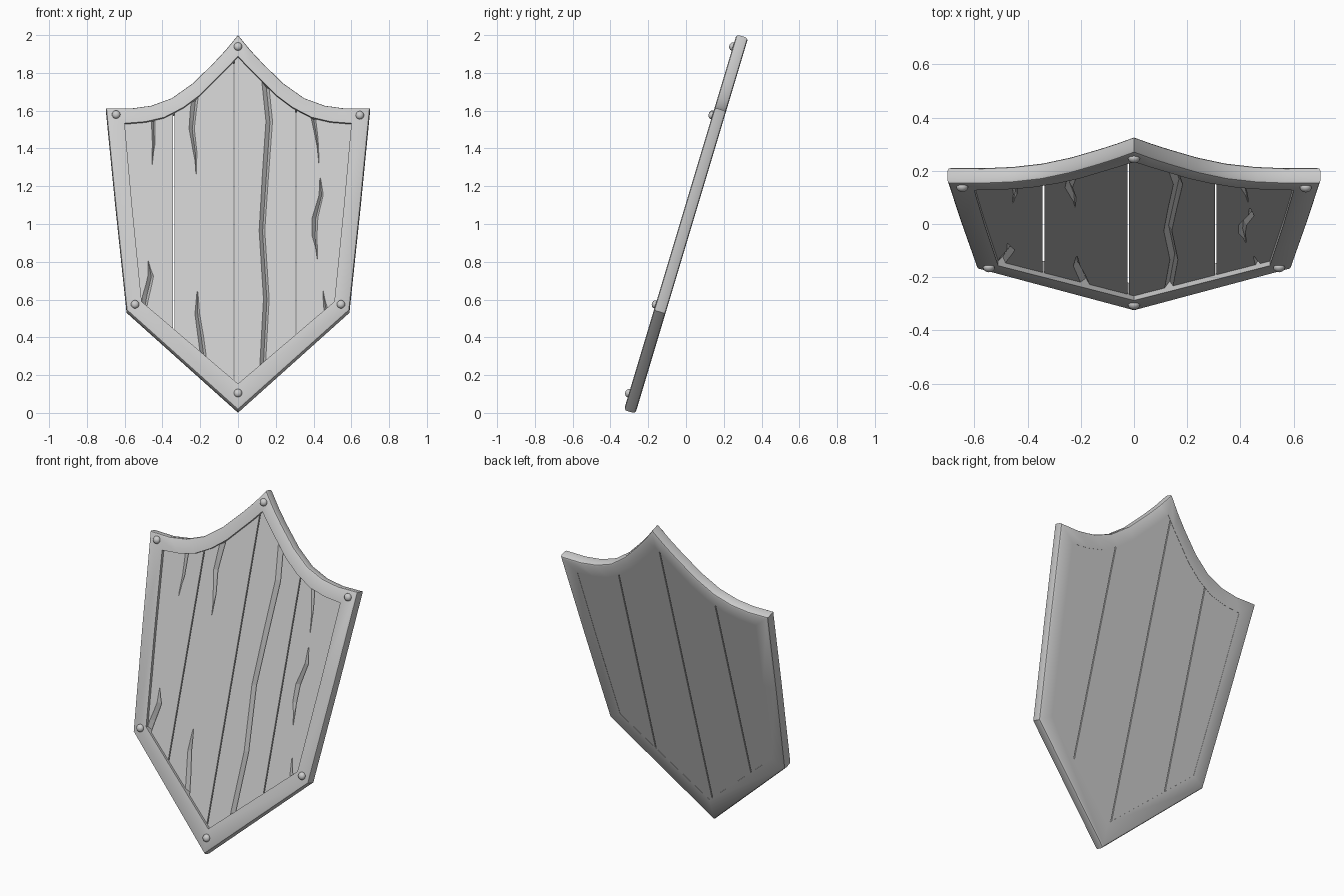
import bpy, bmesh, math
from mathutils import Vector

if "Cube" in bpy.data.objects:
    bpy.data.objects.remove(bpy.data.objects["Cube"])

TILT = math.atan(0.3)
NORMAL = Vector((0, -math.cos(TILT), math.sin(TILT)))


def place(x, z, d):
    """Point on the leaning shield plane, raised d along its front normal."""
    return Vector((x, (z - 1) * 0.3, z)) + NORMAL * d


def make(name, verts, faces):
    mesh = bpy.data.meshes.new(name)
    mesh.from_pydata(verts, [], faces)
    bm = bmesh.new()
    bm.from_mesh(mesh)
    bmesh.ops.recalc_face_normals(bm, faces=bm.faces)
    bm.to_mesh(mesh)
    bm.free()
    obj = bpy.data.objects.new(name, mesh)
    bpy.context.collection.objects.link(obj)
    return obj


def activate(obj):
    bpy.ops.object.select_all(action='DESELECT')
    obj.select_set(True)
    bpy.context.view_layer.objects.active = obj


def mirrored(half):
    return half + [(-x, z) for x, z in reversed(half[1:-1])]


# Right-hand outlines of the frame, from top peak to bottom point
outer = mirrored([(0, 1.994), (.065, 1.915), (.13, 1.845), (.24, 1.738), (.35, 1.66), (.46, 1.62),
                  (.57, 1.605), (.70, 1.607), (.65, 1.1), (.59, .535), (0, .006)])
inner = mirrored([(0, 1.88), (.055, 1.82), (.11, 1.765), (.2, 1.675), (.29, 1.608), (.39, 1.556),
                  (.49, 1.533), (.60, 1.524), (.562, 1.1), (.51, .58), (0, .145)])
n = len(outer)


def ring(t, d):
    return [place(a[0] + (b[0] - a[0]) * t, a[1] + (b[1] - a[1]) * t, d)
            for a, b in zip(outer, inner)]


# Frame: rounded section swept around the outline
section = [(0, -.018), (0, .02), (.04, .028), (.12, .032), (1, .032), (1, -.032), (.12, -.032), (.04, -.028)]
verts = [p for t, d in section for p in ring(t, d)]
m = len(section)
faces = [(j * n + i, j * n + (i + 1) % n, (j + 1) % m * n + (i + 1) % n, (j + 1) % m * n + i)
         for j in range(m) for i in range(n)]
frame = make("frame", verts, faces)
activate(frame)
bpy.ops.object.shade_smooth_by_angle(angle=math.radians(35))

# Planks: panel prism sliced into four boards with narrow gaps
edges = [-.7, -.34, -.022, .307, .7]
gap = .003
bm_all = bmesh.new()
for x0, x1 in zip(edges, edges[1:]):
    bm = bmesh.new()
    back = [bm.verts.new(p) for p in ring(.92, -.0305)]
    front = [bm.verts.new(p) for p in ring(.92, .014)]
    bm.faces.new(back)
    bm.faces.new(front)
    for i in range(n):
        k = (i + 1) % n
        bm.faces.new((back[i], back[k], front[k], front[i]))
    bmesh.ops.triangulate(bm, faces=[f for f in bm.faces if len(f.verts) > 4])
    for x, side in ((x0 + gap, -1), (x1 - gap, 1)):
        cut = bmesh.ops.bisect_plane(bm, geom=bm.verts[:] + bm.edges[:] + bm.faces[:], plane_co=(x, 0, 0),
                                     plane_no=(side, 0, 0), clear_outer=True)
        rim = [e for e in cut["geom_cut"] if isinstance(e, bmesh.types.BMEdge)]
        if rim:
            bmesh.ops.holes_fill(bm, edges=rim, sides=0)
    bmesh.ops.recalc_face_normals(bm, faces=bm.faces)
    tmp = bpy.data.meshes.new("tmp")
    bm.to_mesh(tmp)
    bm.free()
    bm_all.from_mesh(tmp)
    bpy.data.meshes.remove(tmp)
planks = make("planks", [], [])
bm_all.to_mesh(planks.data)
bm_all.free()

# Cracks: V-shaped grooves along (x, z, width) paths
cracks = [
    [(-.452, 1.56, .022), (-.448, 1.42, .014), (-.455, 1.31, .002)],
    [(-.23, 1.68, .035), (-.248, 1.5, .028), (-.23, 1.38, .02), (-.222, 1.26, .002)],
    [(.135, 1.80, .035), (.162, 1.54, .035), (.124, .96, .03), (.147, .6, .03), (.125, .2, .03)],
    [(.39, 1.59, .028), (.415, 1.45, .014), (.428, 1.32, .002)],
    [(.435, 1.24, .002), (.438, 1.15, .022), (.405, 1.03, .03), (.403, .93, .025), (.42, .81, .002)],
    [(-.475, .8, .002), (-.465, .72, .03), (-.49, .62, .035), (-.505, .53, .03)],
    [(-.215, .64, .002), (-.218, .52, .025), (-.2, .4, .03), (-.18, .25, .03)],
    [(.45, .64, .002), (.462, .55, .02), (.468, .5, .02)],
]
verts, faces = [], []
for path in cracks:
    start = len(verts)
    for x, z, w in path:
        depth = .002 + .02 * min(1, w / .03)
        half = w * (depth + .02) / depth / 2
        verts += [place(x - half, z, .034), place(x + half, z, .034), place(x + w * .2, z, .014 - depth)]
    for i in range(len(path) - 1):
        a = start + 3 * i
        faces += [(a + k, a + (k + 1) % 3, a + 3 + (k + 1) % 3, a + 3 + k) for k in range(3)]
    end = len(verts)
    faces += [(start, start + 1, start + 2), (end - 3, end - 2, end - 1)]
cutter = make("crack_cutter", verts, faces)
cutter.hide_render = True
bm = bmesh.new()
bm.from_mesh(cutter.data)
bmesh.ops.triangulate(bm, faces=bm.faces)
bmesh.ops.recalc_face_normals(bm, faces=bm.faces)
bm.to_mesh(cutter.data)
bm.free()
mod = planks.modifiers.new("cracks", 'BOOLEAN')
mod.operation = 'DIFFERENCE'
mod.solver = 'EXACT'
mod.object = cutter
activate(planks)
bpy.ops.object.modifier_apply(modifier=mod.name)
bpy.data.objects.remove(cutter)

# Rivets: domed heads at the frame corners
for i, (x, z) in enumerate([(0, 1.93), (.645, 1.566), (-.645, 1.57), (.545, .565), (-.545, .565), (0, .095)]):
    bpy.ops.mesh.primitive_uv_sphere_add(segments=16, ring_count=10, radius=1, location=place(x, z, .034),
                                         rotation=(-TILT, 0, 0), scale=(.022, .018, .022))
    bpy.context.object.name = f"rivet_{i + 1}"
    bpy.ops.object.shade_smooth()
